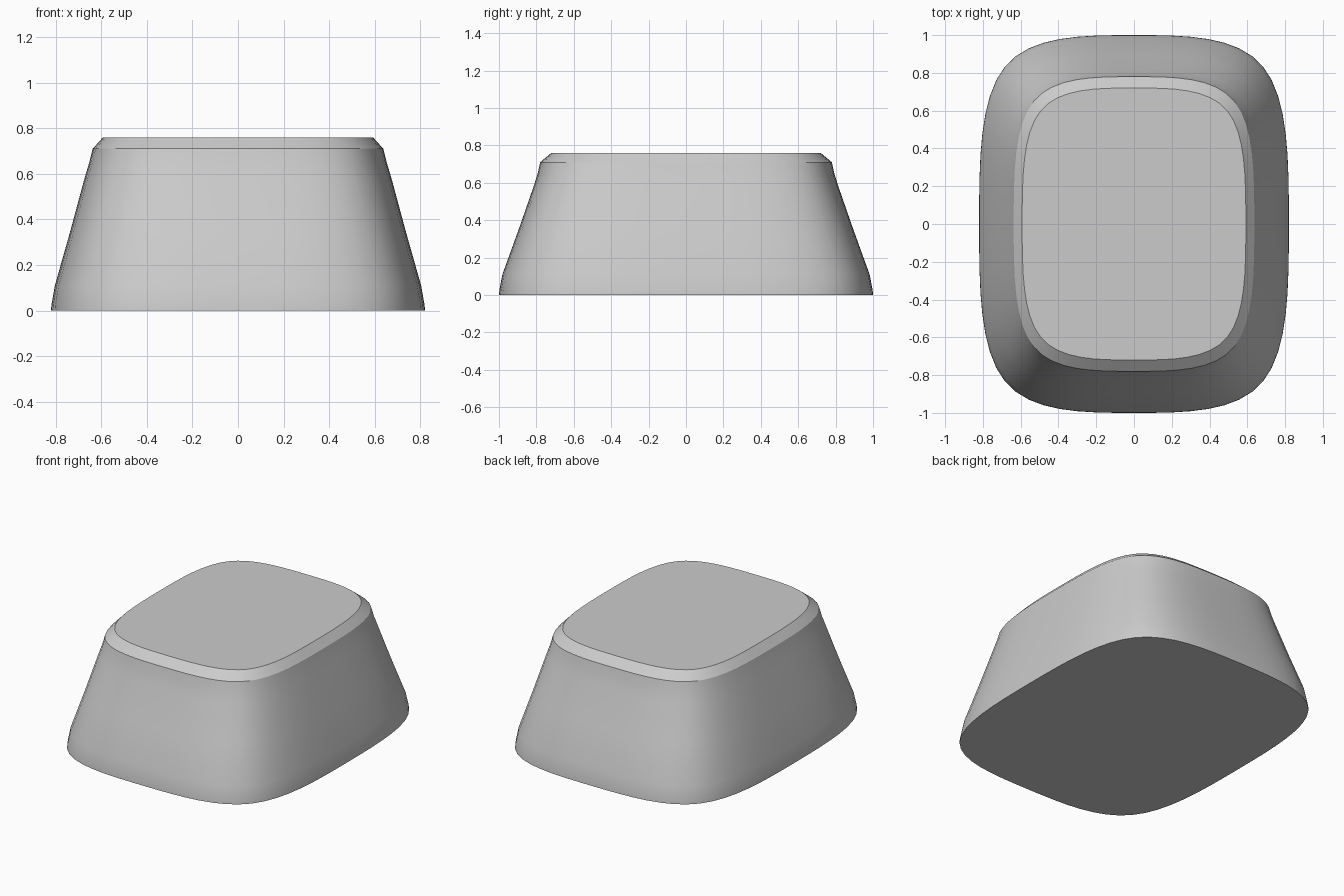
import bpy, bmesh, math

if "Cube" in bpy.data.objects:
    bpy.data.objects.remove(bpy.data.objects["Cube"])

grey = bpy.data.materials.new("plain grey")
grey.use_nodes = True
colour = (0.6, 0.6, 0.6, 1)
grey.diffuse_color = colour
grey.node_tree.nodes["Principled BSDF"].inputs["Base Color"].default_value = colour


def rounded_outline(hx, hy, steps=8):
    """Closed cubic B-spline around a rectangle with side midpoints."""
    ctrl = [(1, 0), (1, 1), (0, 1), (-1, 1), (-1, 0), (-1, -1), (0, -1), (1, -1)]
    points = []
    for i in range(8):
        p = [ctrl[(i + k - 1) % 8] for k in range(4)]
        for s in range(steps):
            t = s / steps
            w = ((1 - t) ** 3 / 6, (3 * t**3 - 6 * t**2 + 4) / 6,
                 (-3 * t**3 + 3 * t**2 + 3 * t + 1) / 6, t**3 / 6)
            points.append((hx * sum(a * q[0] for a, q in zip(w, p)),
                           hy * sum(a * q[1] for a, q in zip(w, p))))
    return points


# Half width, half depth and height of each ring, bottom to top
rings = [(0.82, 1.0, 0), (0.818, 0.998, 0.025), (0.803, 0.982, 0.11),
         (0.735, 0.895, 0.35), (0.673, 0.815, 0.58), (0.652, 0.793, 0.65),
         (0.637, 0.78, 0.71), (0.592, 0.72, 0.76)]

# Tapered block lofted through the rings
bm = bmesh.new()
loops = [[bm.verts.new((x, y, z)) for x, y in rounded_outline(hx, hy)]
         for hx, hy, z in rings]
for low, high in zip(loops, loops[1:]):
    n = len(low)
    for i in range(n):
        j = (i + 1) % n
        bm.faces.new((low[i], low[j], high[j], high[i]))
bm.faces.new(loops[-1])
bm.faces.new(loops[0][::-1])
bmesh.ops.recalc_face_normals(bm, faces=bm.faces)

mesh = bpy.data.meshes.new("tapered_block")
bm.to_mesh(mesh)
bm.free()
mesh.materials.append(grey)
block = bpy.data.objects.new("tapered_block", mesh)
bpy.context.collection.objects.link(block)

# Smooth walls with crisp chamfer edges
bpy.context.view_layer.objects.active = block
block.select_set(True)
bpy.ops.object.shade_smooth_by_angle(angle=math.radians(25))
